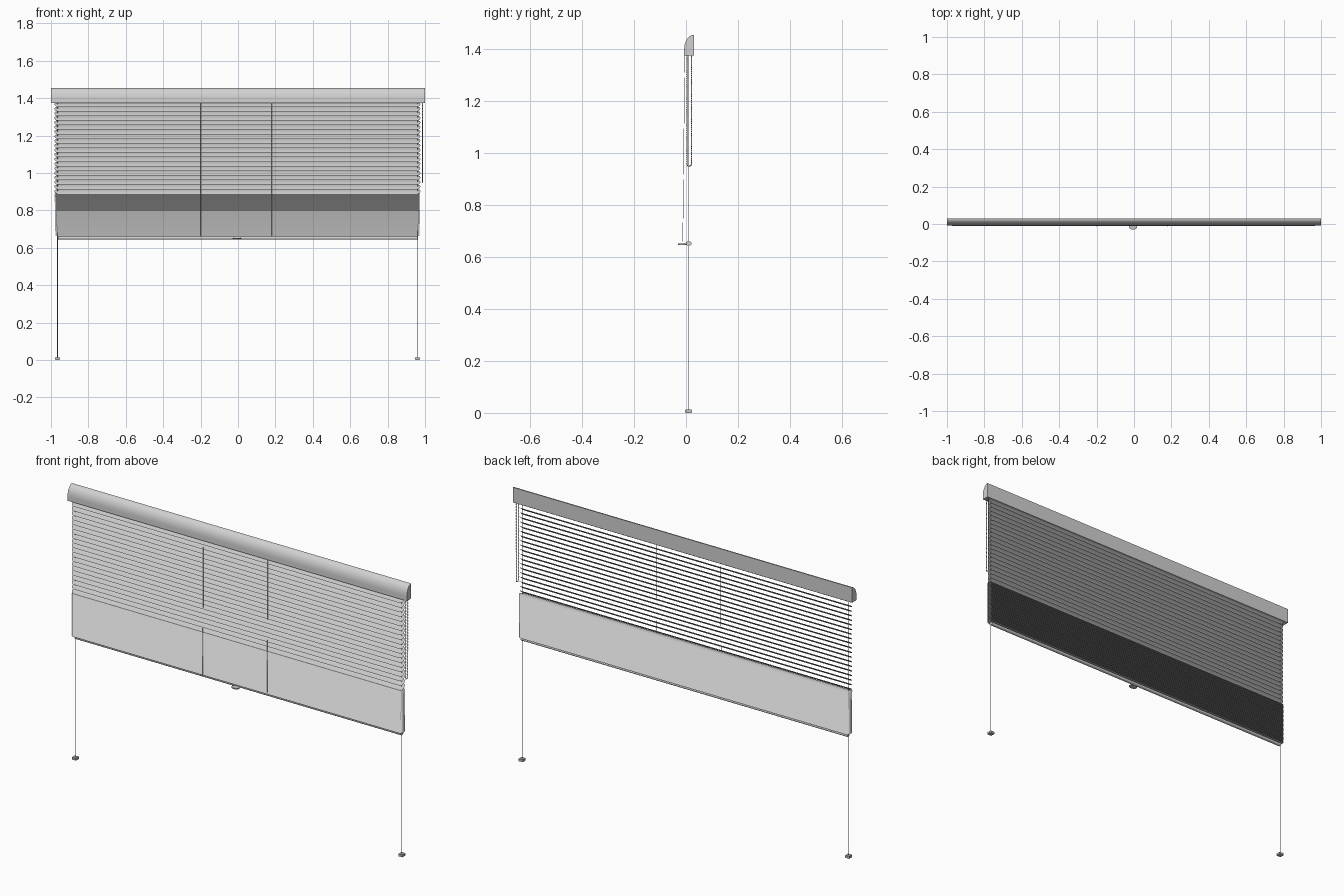
import bpy, bmesh, math
from mathutils import Vector

if "Cube" in bpy.data.objects:
    bpy.data.objects.remove(bpy.data.objects["Cube"])


def material(name, v):
    m = bpy.data.materials.new(name)
    m.diffuse_color = (v, v, v, 1)
    m.use_nodes = True
    m.node_tree.nodes["Principled BSDF"].inputs["Base Color"].default_value = m.diffuse_color
    return m


RAIL = material("rail white", 0.64)
SLAT = material("slat light grey", 0.58)
CORD = material("cord grey", 0.45)
FIT = material("fitting grey", 0.55)


def finish(name, bm, mat, angle=35, normals=True):
    if normals:
        bmesh.ops.recalc_face_normals(bm, faces=bm.faces[:])
    me = bpy.data.meshes.new(name)
    bm.to_mesh(me)
    bm.free()
    ob = bpy.data.objects.new(name, me)
    bpy.context.collection.objects.link(ob)
    me.materials.append(mat)
    bpy.ops.object.select_all(action='DESELECT')
    ob.select_set(True)
    bpy.context.view_layer.objects.active = ob
    bpy.ops.object.shade_smooth_by_angle(angle=math.radians(angle))
    return ob


def extrude_profile(name, pts, x0, x1, mat):
    """Closed y-z profile swept along x."""
    bm = bmesh.new()
    a = [bm.verts.new((x0, y, z)) for y, z in pts]
    b = [bm.verts.new((x1, y, z)) for y, z in pts]
    n = len(pts)
    for i in range(n):
        j = (i + 1) % n
        bm.faces.new((a[i], a[j], b[j], b[i]))
    bm.faces.new(a)
    bm.faces.new(b)
    return finish(name, bm, mat)


def tube(name, pts, r, mat, closed=False):
    cu = bpy.data.curves.new(name, 'CURVE')
    cu.dimensions = '3D'
    cu.bevel_depth = r
    cu.bevel_resolution = 1
    sp = cu.splines.new('POLY')
    sp.points.add(len(pts) - 1)
    for p, c in zip(sp.points, pts):
        p.co = (*c, 1)
    sp.use_cyclic_u = closed
    cu.materials.append(mat)
    ob = bpy.data.objects.new(name, cu)
    bpy.context.collection.objects.link(ob)


def add_slat(bm, z, tilt, crown, width=0.04, yc=0.008, xc=-0.003, half=0.978):
    """Thin curved slat with rounded ends, upper edge to the back."""
    rows, seg = [], 8
    for i in range(seg + 1):
        t = -math.cos(math.pi * i / seg)
        u, v = t * width / 2, crown * (0.5 - t * t)
        y = yc + u * math.cos(tilt) - v * math.sin(tilt)
        zz = z + u * math.sin(tilt) + v * math.cos(tilt)
        h = half - 0.016 * (1 - math.sqrt(max(0, 1 - t * t)))
        rows.append((bm.verts.new((xc - h, y, zz)), bm.verts.new((xc + h, y, zz))))
    for (a, b), (c, d) in zip(rows, rows[1:]):
        bm.faces.new((a, b, d, c))


# Headrail: flat back and base, curved front
profile = [(0.03, 1.375), (0.03, 1.455)]
for i in range(1, 13):
    a = math.pi / 2 * i / 12
    profile.append((0.03 - 0.037 * math.sin(a), 1.398 + 0.057 * math.cos(a)))
profile.append((-0.007, 1.375))
extrude_profile("headrail", profile, -1, 1, RAIL)

# Tilted slats hanging in the open part
bm = bmesh.new()
for i in range(20):
    add_slat(bm, 1.367 - i * 0.0245, math.radians(38), 0.003)
finish("open_slats", bm, SLAT, 60, normals=False)

# Flat slats stacked on the bottom rail
bm = bmesh.new()
for i in range(43):
    add_slat(bm, 0.664 + i * 0.0053, 0, 0.005)
finish("stacked_slats", bm, SLAT, 60, normals=False)

# Bottom rail with rounded section
profile = [(0.01 + 0.011 * math.cos(2 * math.pi * i / 20),
            0.652 + 0.0085 * math.sin(2 * math.pi * i / 20)) for i in range(20)]
extrude_profile("bottom_rail", profile, -0.963, 0.96, RAIL)

# Pull handle: thin oval tab in front of the bottom rail
bm = bmesh.new()
bmesh.ops.create_cone(bm, cap_ends=True, segments=32, radius1=1, radius2=1, depth=1)
for v in bm.verts:
    v.co = Vector((v.co.x * 0.022 - 0.005, v.co.y * 0.016 - 0.014, v.co.z * 0.005 + 0.649))
finish("pull_handle", bm, FIT)

# Side guide wires and floor feet
for side, x in (("left", -0.965), ("right", 0.96)):
    tube(side + "_guide_wire", [(x, 0.009, 0.01), (x, 0.009, 1.38)], 0.0015, CORD)
    bm = bmesh.new()
    bmesh.ops.create_cube(bm, size=1)
    for v in bm.verts:
        v.co = Vector((x + v.co.x * 0.026, 0.009 + v.co.y * 0.027, 0.007 + v.co.z * 0.014))
    bmesh.ops.bevel(bm, geom=bm.edges[:], offset=0.002, segments=2, affect='EDGES')
    finish(side + "_floor_foot", bm, FIT)

# Ladder cords in front of the slats
for side, x in (("left", -0.2), ("right", 0.18)):
    tube(side + "_ladder_cord", [(x, -0.005, 1.38), (x, -0.01, 0.87), (x, -0.0125, 0.66)],
         0.001, CORD)

# Beaded control chain loop at the right end
cx, cy, r, top, low = 0.986, 0.0125, 0.0085, 1.375, 0.958
path = [(cx, cy - r, top), (cx, cy - r, low)]
for i in range(1, 8):
    a = math.pi * i / 8
    path.append((cx, cy - r * math.cos(a), low - r * math.sin(a)))
path += [(cx, cy + r, low), (cx, cy + r, top)]
tube("chain_cord", path, 0.001, CORD)
bm = bmesh.new()
gap, carry = 0.008, 0.0
for p, q in zip(path, path[1:]):
    p, q = Vector(p), Vector(q)
    length = (q - p).length
    while carry < length:
        res = bmesh.ops.create_icosphere(bm, subdivisions=1, radius=0.003)
        bmesh.ops.translate(bm, verts=res["verts"], vec=p.lerp(q, carry / length))
        carry += gap
    carry -= length
finish("chain_beads", bm, CORD, 60)
